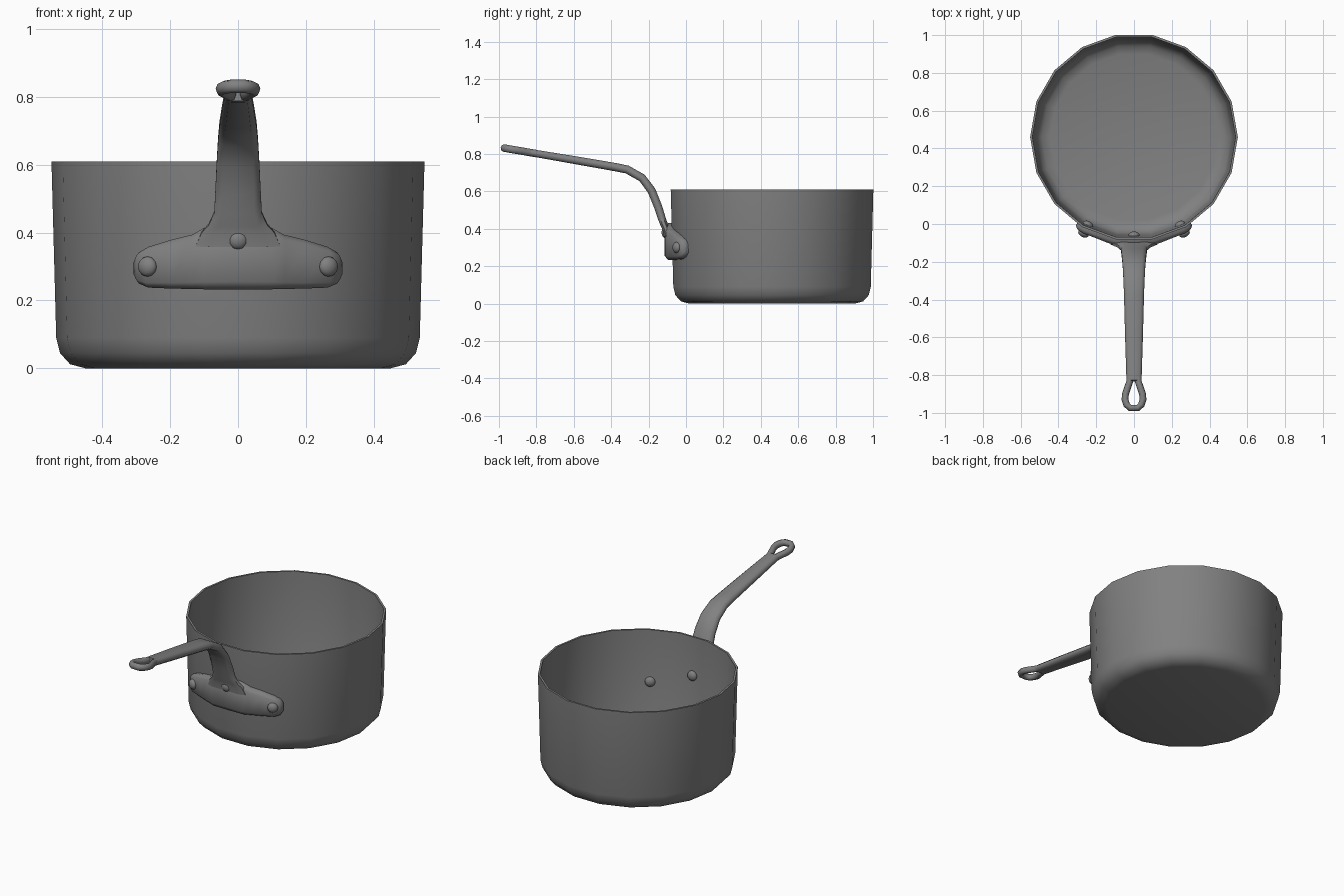
import bpy, bmesh, math
from mathutils import Vector

cube = bpy.data.objects.get("Cube")
if cube:
    bpy.data.objects.remove(cube, do_unlink=True)

metal = bpy.data.materials.new("brushed grey metal")
metal.use_nodes = True
GREY = (0.22, 0.22, 0.22, 1)
metal.diffuse_color = GREY
metal.node_tree.nodes["Principled BSDF"].inputs["Base Color"].default_value = GREY

SIDES = 18
CENTRE_Y = 0.46


def loft(name, rings, angle=60, closed=False, capped=True):
    """Join a row of equal point rings into one skin."""
    bm = bmesh.new()
    rows = [[bm.verts.new(p) for p in ring] for ring in rings]
    pairs = list(zip(rows, rows[1:]))
    if closed:
        pairs.append((rows[-1], rows[0]))
    for a, b in pairs:
        for i in range(len(a)):
            j = (i + 1) % len(a)
            bm.faces.new((a[i], a[j], b[j], b[i]))
    if capped and not closed:
        bm.faces.new(rows[0])
        bm.faces.new(rows[-1])
    bmesh.ops.recalc_face_normals(bm, faces=bm.faces)
    mesh = bpy.data.meshes.new(name)
    bm.to_mesh(mesh)
    bm.free()
    obj = bpy.data.objects.new(name, mesh)
    bpy.context.collection.objects.link(obj)
    return finish(obj, angle)


def finish(obj, angle):
    obj.data.materials.clear()
    obj.data.materials.append(metal)
    bpy.ops.object.select_all(action='DESELECT')
    obj.select_set(True)
    bpy.context.view_layer.objects.active = obj
    bpy.ops.object.shade_smooth_by_angle(angle=math.radians(angle))
    return obj


def circle(r, z):
    turns = [math.tau * i / SIDES for i in range(SIDES)]
    return [Vector((r * math.cos(t), CENTRE_Y + r * math.sin(t), z)) for t in turns]


# Pot: outer wall from the base up, over the rim, then down to the inner floor
profile = [(0.45, 0), (0.495, 0.012), (0.525, 0.045), (0.536, 0.09), (0.55, 0.61),
           (0.538, 0.61), (0.524, 0.09), (0.513, 0.052), (0.488, 0.026), (0.445, 0.015)]
loft("pot", [circle(r, z) for r, z in profile], angle=40)


def wall_point(x, z, out):
    """Point on the faceted front wall, moved outwards."""
    step = math.tau / SIDES
    r = 0.542
    edge = [(r * math.sin((i - 0.5) * step), CENTRE_Y - r * math.cos((i - 0.5) * step))
            for i in range(-2, 4)]
    for (xa, ya), (xb, yb) in zip(edge, edge[1:]):
        if xa <= x <= xb:
            p = Vector((x, ya + (yb - ya) * (x - xa) / (xb - xa), z))
            return p + out * wall_normal(x)


def wall_normal(x):
    return Vector((x, -math.sqrt(0.542 ** 2 - x * x), 0)).normalized()


# Mounting plate: columns of (x, bottom, top, thickness), mirrored
half = [(0, 0.232, 0.43, 0.04), (0.094, 0.233, 0.415, 0.04), (0.13, 0.234, 0.394, 0.04),
        (0.186, 0.235, 0.38, 0.038), (0.255, 0.238, 0.358, 0.037),
        (0.283, 0.25, 0.342, 0.033), (0.296, 0.272, 0.318, 0.022)]
columns = [(-x, a, b, d) for x, a, b, d in half[:0:-1]] + half
section = [(0, -0.2), (0, 0.55), (0.12, 1), (0.88, 1), (1, 0.55), (1, -0.2)]
loft("mounting_plate", [[wall_point(x, a + (b - a) * t, d * k) for t, k in section]
                        for x, a, b, d in columns])

# Handle: stations of (y, z, half width, half thickness)
stations = [(-0.102, 0.36, 0.125, 0.016), (-0.108, 0.4, 0.108, 0.018),
            (-0.118, 0.425, 0.086, 0.02), (-0.131, 0.46, 0.07, 0.021),
            (-0.15, 0.52, 0.067, 0.022), (-0.184, 0.604, 0.063, 0.022),
            (-0.235, 0.672, 0.059, 0.022), (-0.315, 0.717, 0.055, 0.022),
            (-0.38, 0.73, 0.053, 0.022), (-0.6, 0.768, 0.047, 0.021),
            (-0.83, 0.807, 0.04, 0.019)]
octagon = [(1, -0.4), (1, 0.4), (0.7, 1), (-0.7, 1),
           (-1, 0.4), (-1, -0.4), (-0.7, -1), (0.7, -1)]
rings = []
for i, (y, z, w, t) in enumerate(stations):
    a, b = stations[max(i - 1, 0)], stations[min(i + 1, len(stations) - 1)]
    along = Vector((0, b[0] - a[0], b[1] - a[1])).normalized()
    up = along.cross(Vector((1, 0, 0)))
    rings.append([Vector((u * w, y, z)) + up * v * t for u, v in octagon])
loft("handle", rings)

# Hanging loop: a teardrop path in the plane of the handle
slope = Vector((0, 1, -0.171)).normalized()
normal = slope.cross(Vector((1, 0, 0)))
side = [(0.021, -0.8), (0.023, -0.835), (0.034, -0.868), (0.045, -0.9),
        (0.048, -0.928), (0.039, -0.957), (0.02, -0.974)]
path = [Vector((x, y, 0.807 + (-0.83 - y) * 0.171)) for x, y in side]
path += [Vector((-p.x, p.y, p.z)) for p in reversed(path)]
rings = []
for i, p in enumerate(path):
    along = (path[(i + 1) % len(path)] - path[i - 1]).normalized()
    across = along.cross(normal)
    rings.append([p + 0.018 * math.cos(a) * across + 0.02 * math.sin(a) * normal
                  for a in (math.tau * k / 8 for k in range(8))])
loft("hanging_loop", rings, closed=True)

# Rivets: domed heads outside on the plate and inside on the wall
for label, x, z in (("centre", 0, 0.38), ("left", 0.25, 0.3), ("right", -0.25, 0.3)):
    for place, out in (("outer", 0.037), ("inner", -0.014)):
        bpy.ops.mesh.primitive_uv_sphere_add(segments=12, ring_count=8, radius=1,
                                             location=wall_point(x, z, out))
        rivet = bpy.context.object
        rivet.name = f"{label}_{place}_rivet"
        rivet.scale = (0.03, 0.03, 0.02)
        rivet.rotation_euler = wall_normal(x).to_track_quat('Z', 'Y').to_euler()
        finish(rivet, 60)
